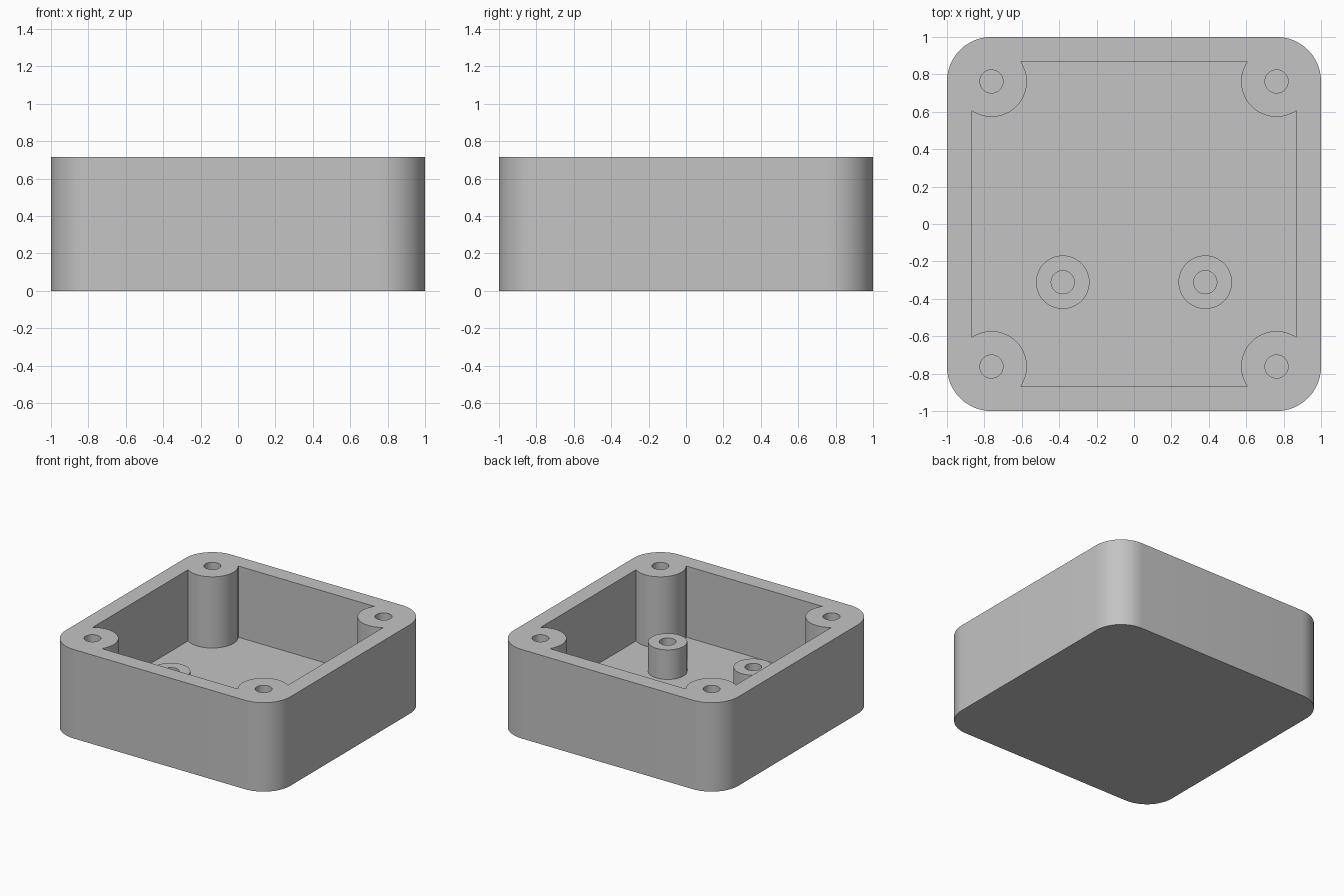
import bpy
import bmesh
from math import acos, cos, sin, pi, radians
from mathutils import Vector

cube = bpy.data.objects.get("Cube")
if cube:
    bpy.data.objects.remove(cube, do_unlink=True)

HEIGHT, FLOOR = 0.716, 0.143
CORNER_R = 0.238           # outer corner rounding
WALL = 0.869               # inner wall distance from the centre
POST, POST_R = 0.762, 0.189
STAND_X, STAND_Y, STAND_R, STAND_TOP = 0.381, -0.311, 0.143, 0.381
HOLE_R = 0.062

grey = bpy.data.materials.new("mid grey plastic")
grey.use_nodes = True
grey.diffuse_color = (0.55, 0.55, 0.55, 1)
grey.node_tree.nodes["Principled BSDF"].inputs["Base Color"].default_value = grey.diffuse_color


def arc(cx, cy, r, start, end, steps):
    """Points along an arc, both ends included."""
    angles = [start + (end - start) * i / steps for i in range(steps + 1)]
    return [Vector((cx + r * cos(a), cy + r * sin(a))) for a in angles]


def circle(cx, cy, r, steps=48):
    return arc(cx, cy, r, 0, 2 * pi, steps)[:-1]


def four_corners(points):
    """Repeat one corner's outline around the square."""
    outline = []
    for p in points * 1:
        outline.append(p)
    for turn in (1, 2, 3):
        c, s = round(cos(turn * pi / 2)), round(sin(turn * pi / 2))
        outline += [Vector((c * p.x - s * p.y, s * p.x + c * p.y)) for p in points]
    return outline


def prism(name, outlines, z0, z1):
    """Extrude closed outlines upward from z0 to z1."""
    bm = bmesh.new()
    for outline in outlines:
        base = bm.faces.new([bm.verts.new((p.x, p.y, z0)) for p in outline])
        top = bmesh.ops.extrude_face_region(bm, geom=[base], use_keep_orig=True)
        verts = [g for g in top["geom"] if isinstance(g, bmesh.types.BMVert)]
        bmesh.ops.translate(bm, verts=verts, vec=(0, 0, z1 - z0))
    bmesh.ops.recalc_face_normals(bm, faces=bm.faces)
    mesh = bpy.data.meshes.new(name)
    bm.to_mesh(mesh)
    bm.free()
    mesh.materials.append(grey)
    obj = bpy.data.objects.new(name, mesh)
    bpy.context.collection.objects.link(obj)
    return obj


def combine(target, tool, operation):
    """Apply a boolean and remove its helper."""
    mod = target.modifiers.new(tool.name, "BOOLEAN")
    mod.operation, mod.object, mod.solver = operation, tool, "EXACT"
    tool.hide_render = True
    bpy.context.view_layer.objects.active = target
    bpy.ops.object.modifier_apply(modifier=mod.name)
    bpy.data.objects.remove(tool, do_unlink=True)


# Rounded solid block
inset = 1 - CORNER_R
block = arc(inset, inset, CORNER_R, 0, pi / 2, 16)
enclosure = prism("enclosure_box", [four_corners(block)], 0, HEIGHT)

# Cavity, leaving the round corner posts standing
meet = acos((WALL - POST) / POST_R)
cavity = arc(POST, POST, POST_R, 2 * pi - meet, pi / 2 + meet, 32)
combine(enclosure, prism("cavity_cutter", [four_corners(cavity)], FLOOR, HEIGHT + 0.1), "DIFFERENCE")

# Two standoffs on the floor
spots = [(-STAND_X, STAND_Y), (STAND_X, STAND_Y)]
standoffs = prism("standoffs", [circle(x, y, STAND_R) for x, y in spots], FLOOR / 2, STAND_TOP)
combine(enclosure, standoffs, "UNION")

# Blind screw holes in the posts and standoffs
spots += [(x, y) for x in (-POST, POST) for y in (-POST, POST)]
holes = prism("screw_hole_cutter", [circle(x, y, HOLE_R, 32) for x, y in spots], FLOOR, HEIGHT + 0.1)
combine(enclosure, holes, "DIFFERENCE")

# Smooth the round walls, keep the rims crisp
bpy.ops.object.select_all(action="DESELECT")
enclosure.select_set(True)
bpy.context.view_layer.objects.active = enclosure
bpy.ops.object.shade_smooth_by_angle(angle=radians(30))
